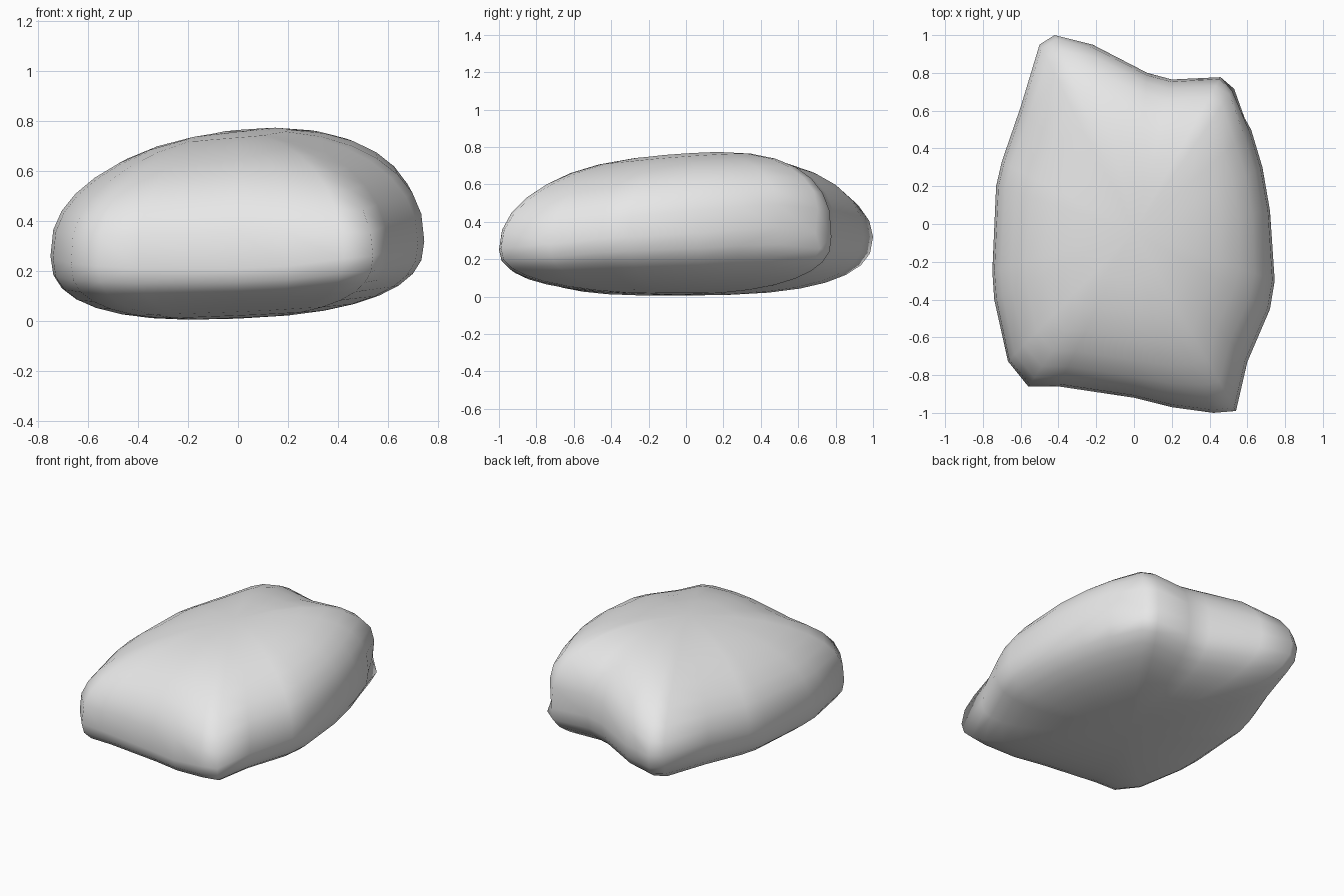
import bpy, bmesh, math
from mathutils import Vector

if "Cube" in bpy.data.objects:
    bpy.data.objects.remove(bpy.data.objects["Cube"], do_unlink=True)

# Seam of the cushion: x, y and height, running round from the back corner
SEAM = [
    (-.5, .95, .32), (-.42, 1, .32), (-.22, .95, .32), (.07, .8, .33),
    (.2, .765, .33), (.46, .78, .32), (.54, .73, .34), (.62, .5, .37),
    (.68, .3, .36), (.72, .07, .34), (.745, -.3, .32), (.72, -.45, .31),
    (.6, -.73, .28), (.54, -.99, .26), (.42, -1, .25), (.2, -.97, .22),
    (0, -.92, .21), (-.4, -.86, .21), (-.56, -.86, .22), (-.67, -.73, .23),
    (-.74, -.4, .25), (-.75, -.25, .26), (-.73, .2, .28), (-.7, .33, .29),
    (-.6, .62, .31),
]
CENTRE = Vector((0, -.04))
STEPS = 8          # rings between the seam and each pole


def top_height(x, y):
    return .76 + .08 * x - .1 * x * x + .06 * y


def bottom_height(x, y):
    return .01 + .04 * x


def top_fullness(x, y):
    """The two drawn-out corners slope more gently than the rest."""
    return 2.6 + .05 * x - .1 * y - 1.2 * max(0, -x * y)


def bottom_fullness(x, y):
    return 2.5


def bulge(angle, power):
    """Rounded-square profile: distance from the middle and rise."""
    return math.cos(angle) ** (2 / power), math.sin(angle) ** (2 / power)


def add_half(bm, seam, height, fullness):
    """Close one side of the seam with shrinking rings and a pole."""
    last = seam
    for step in range(1, STEPS):
        ring = []
        for x, y, z in SEAM:
            spread, rise = bulge(math.pi / 2 * step / STEPS, fullness(x, y))
            p = CENTRE.lerp(Vector((x, y)), spread)
            ring.append(bm.verts.new((p.x, p.y, z + (height(*p) - z) * rise)))
        for i in range(len(ring)):
            bm.faces.new((last[i - 1], last[i], ring[i], ring[i - 1]))
        last = ring
    pole = bm.verts.new((*CENTRE, height(*CENTRE)))
    for i in range(len(last)):
        bm.faces.new((last[i - 1], last[i], pole))


def pinch(bm, spot, radius, depth):
    """Pull the cloth inward around a tucked corner."""
    spot = Vector(spot)
    inward = Vector((-spot.x, -spot.y, 0)).normalized()
    for v in bm.verts:
        near = 1 - (v.co - spot).length / radius
        if near > 0:
            v.co += inward * depth * near


# Cushion body
bm = bmesh.new()
seam = [bm.verts.new(p) for p in SEAM]
add_half(bm, seam, top_height, top_fullness)
add_half(bm, seam, bottom_height, bottom_fullness)
pinch(bm, (.55, .72, .38), .13, .07)
pinch(bm, (-.65, -.8, .2), .1, .02)
bmesh.ops.recalc_face_normals(bm, faces=bm.faces)
mesh = bpy.data.meshes.new("cushion")
bm.to_mesh(mesh)
bm.free()
cushion = bpy.data.objects.new("cushion", mesh)
bpy.context.collection.objects.link(cushion)
mesh.shade_smooth()

# Plain grey cloth
grey = bpy.data.materials.new("light grey cloth")
grey.use_nodes = True
grey.diffuse_color = (.8, .8, .8, 1)
grey.node_tree.nodes["Principled BSDF"].inputs["Base Color"].default_value = (.8, .8, .8, 1)
mesh.materials.append(grey)
